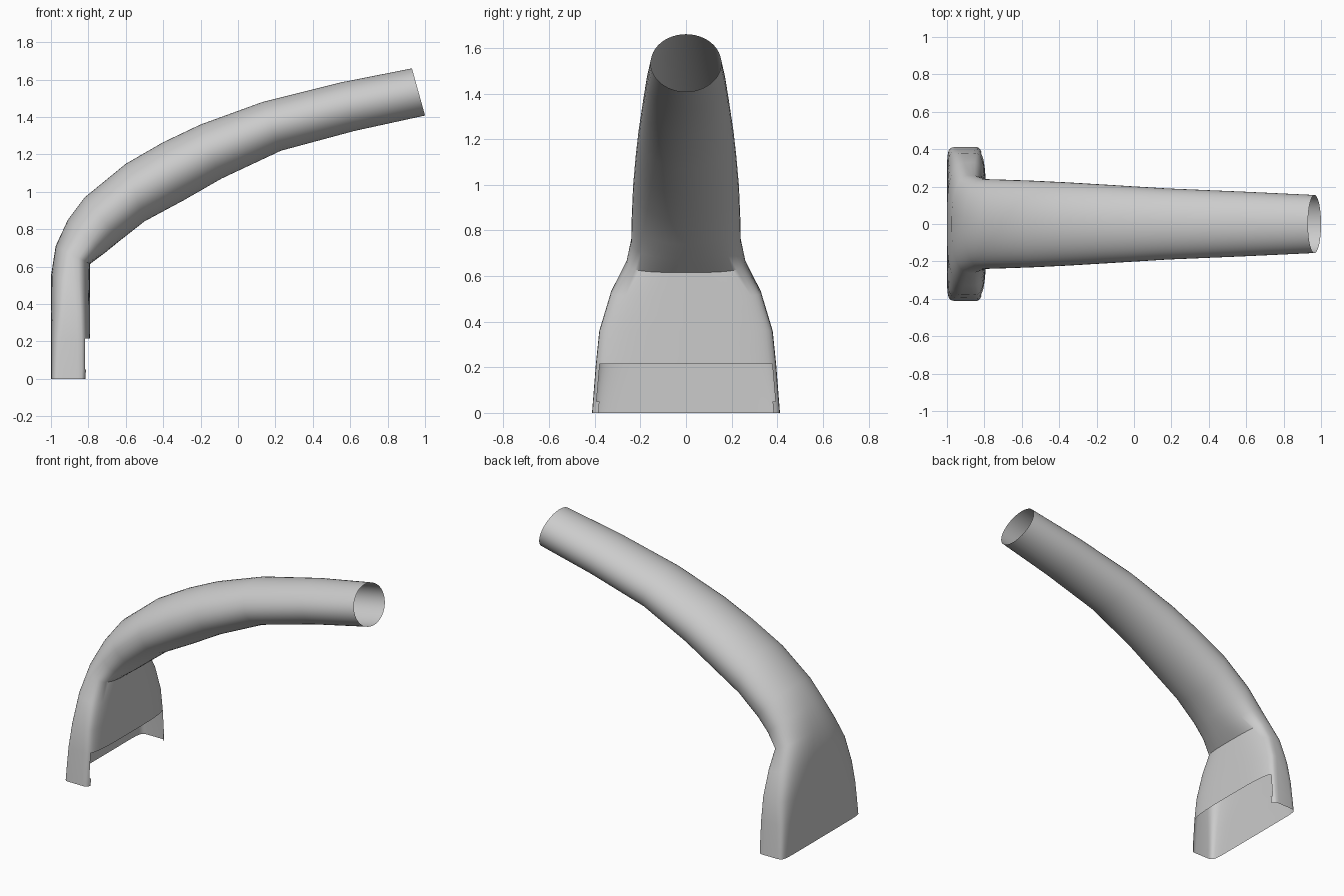
import bpy, bmesh, math
from mathutils import Vector

if "Cube" in bpy.data.objects:
    bpy.data.objects.remove(bpy.data.objects["Cube"])

# Sections along the spout: outer x,z | inner x,z | half width |
# split (where it is widest) | outer and inner squareness
SECTIONS = [
    (-1.00, 0.00, -0.80, 0.00, 0.412, 0.72, 12, 4.0),
    (-1.00, 0.05, -0.795, 0.05, 0.408, 0.70, 11, 4.0),
    (-1.00, 0.215, -0.79, 0.215, 0.395, 0.68, 8, 3.6),
    (-1.00, 0.36, -0.79, 0.36, 0.380, 0.65, 5, 3.4),
    (-1.00, 0.55, -0.79, 0.51, 0.330, 0.60, 3.2, 3.2),
    (-0.975, 0.71, -0.79, 0.615, 0.262, 0.57, 2.5, 2.8),
    (-0.91, 0.85, -0.71, 0.675, 0.240, 0.54, 2.2, 2.4),
    (-0.82, 0.97, -0.63, 0.74, 0.238, 0.50, 2, 2.2),
    (-0.60, 1.15, -0.50, 0.842, 0.232, 0.50, 2, 2.1),
    (-0.40, 1.265, -0.29, 0.955, 0.222, 0.50, 2, 2),
    (-0.20, 1.36, -0.09, 1.07, 0.210, 0.50, 2, 2),
    (0.13, 1.48, 0.23, 1.22, 0.190, 0.50, 2, 2),
    (0.55, 1.585, 0.62, 1.325, 0.173, 0.50, 2, 2),
    (0.93, 1.66, 1.00, 1.408, 0.155, 0.50, 2, 2),
]
N = 48


def power(v, n):
    return math.copysign(abs(v) ** (2 / n), v)


def ring(bm, s):
    outer, inner = Vector((s[0], 0, s[1])), Vector((s[2], 0, s[3]))
    w, split, n_out, n_in = s[4:]
    c = outer.lerp(inner, split)
    verts = []
    for i in range(N):
        t = 2 * math.pi * i / N
        co, si = math.cos(t), math.sin(t)
        if abs(co) < 1e-9:
            co = 0.0
        if abs(si) < 1e-9:
            si = 0.0
        n, edge = (n_out, outer) if co > 0 else (n_in, inner)
        p = c + (edge - c) * abs(power(co, n))
        p.y = w * power(si, n)
        verts.append(bm.verts.new(p))
    return verts


# Open tube that widens into a flat-backed foot
bm = bmesh.new()
rings = [ring(bm, s) for s in SECTIONS]
for k in range(len(rings) - 1):
    a, b = rings[k], rings[k + 1]
    for i in range(N):
        j = (i + 1) % N
        quad = [a[i], a[j], b[j], b[i]]
        # Cut-out at the bottom of the front wall
        mid = sum((v.co for v in quad), Vector()) / 4
        if k < 2 and mid.x > -0.842 and abs(mid.y) < 0.385:
            continue
        bm.faces.new(quad)
bmesh.ops.delete(bm, geom=[v for v in bm.verts if not v.link_faces], context='VERTS')
bmesh.ops.recalc_face_normals(bm, faces=bm.faces[:])

mesh = bpy.data.meshes.new("spout")
bm.to_mesh(mesh)
bm.free()
spout = bpy.data.objects.new("spout", mesh)
bpy.context.collection.objects.link(spout)
bpy.context.view_layer.objects.active = spout
spout.select_set(True)
bpy.ops.object.shade_smooth_by_angle(angle=math.radians(45))
